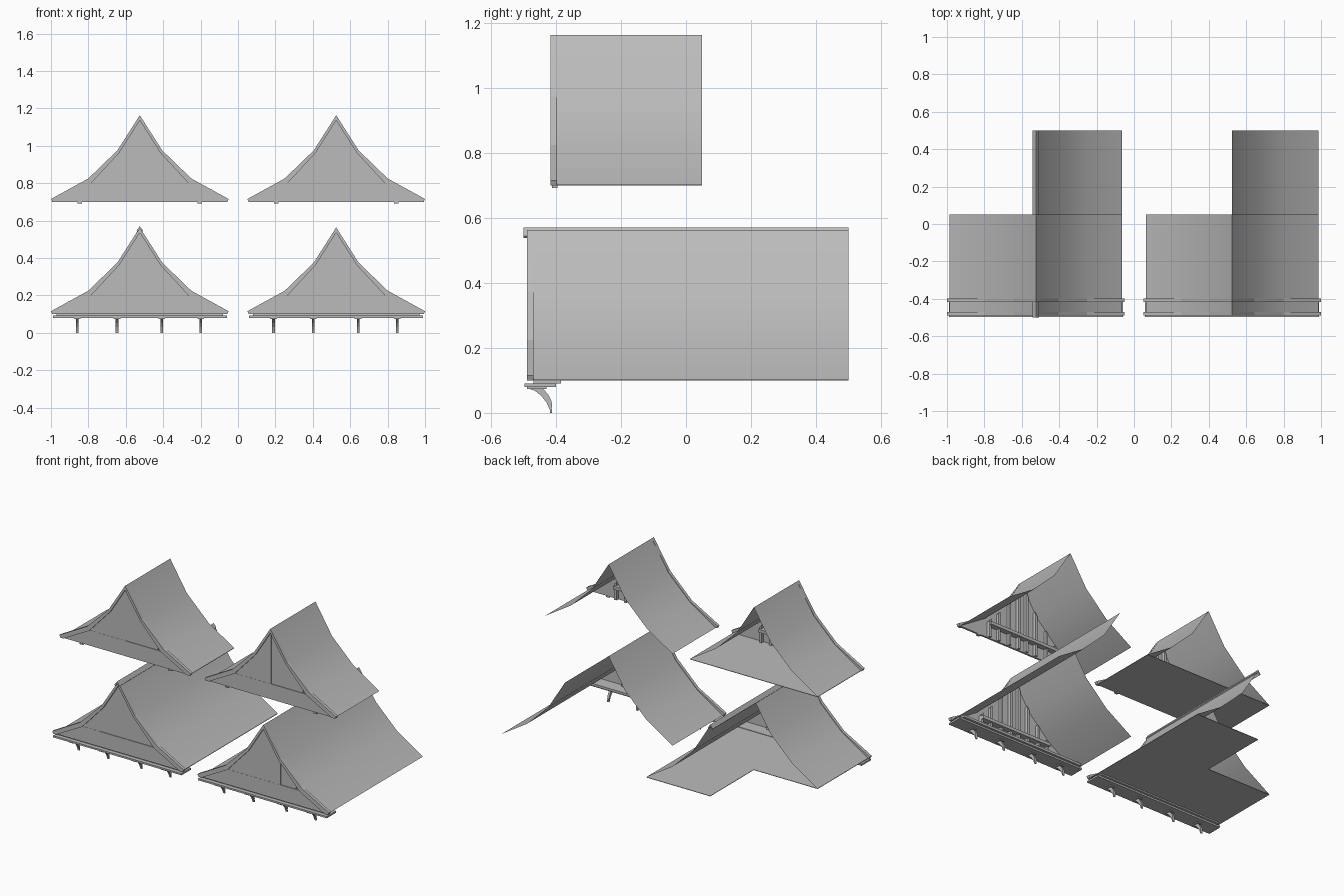
import bpy, bmesh

if "Cube" in bpy.data.objects:
    bpy.data.objects.remove(bpy.data.objects["Cube"], do_unlink=True)

grey = bpy.data.materials.new("plain_grey")
grey.use_nodes = True
grey.diffuse_color = (0.5, 0.5, 0.5, 1)
grey.node_tree.nodes["Principled BSDF"].inputs["Base Color"].default_value = (0.5, 0.5, 0.5, 1)

# Right half of the flared gable, from ridge to eave, as (x, z) above the eave line
OUTER = [(0, 0.463), (0.12, 0.275), (0.275, 0.125), (0.475, 0.015), (0.468, 0)]
INNER = [(0, 0.435), (0.11, 0.262), (0.26, 0.1), (0.445, 0)]
ROOF = [(0, 0.463), (0.12, 0.27), (0.275, 0.12), (0.462, 0.002)]
BACK = 0.05
RAIL = 0.1


def finish(name, bm, smooth=False):
    mesh = bpy.data.meshes.new(name)
    bmesh.ops.recalc_face_normals(bm, faces=bm.faces)
    for face in bm.faces:
        face.smooth = smooth
    bm.to_mesh(mesh)
    bm.free()
    mesh.materials.append(grey)
    obj = bpy.data.objects.new(name, mesh)
    bpy.context.collection.objects.link(obj)
    return obj


def extrude(name, points, move):
    """Solid from a closed outline of 3D points pushed along a vector."""
    bm = bmesh.new()
    face = bm.faces.new([bm.verts.new(p) for p in points])
    out = bmesh.ops.extrude_face_region(bm, geom=[face])
    verts = [g for g in out["geom"] if isinstance(g, bmesh.types.BMVert)]
    bmesh.ops.translate(bm, verts=verts, vec=move)
    return finish(name, bm)


def prism(name, cx, z0, outline, y0, y1):
    return extrude(name, [(cx + x, y0, z0 + z) for x, z in outline], (0, y1 - y0, 0))


def box(name, x0, x1, y0, y1, z0, z1):
    return prism(name, 0, 0, [(x0, z0), (x1, z0), (x1, z1), (x0, z1)], y0, y1)


def height(x):
    """Underside height of the gable trim at x."""
    x = abs(x)
    for (xa, za), (xb, zb) in zip(INNER, INNER[1:]):
        if x <= xb:
            return za + (zb - za) * (x - xa) / (xb - xa)
    return 0


def slope(name, cx, z0, side, y0, y1):
    bm = bmesh.new()
    rows = [[bm.verts.new((cx + side * x, y, z0 + z)) for y in (y0, y1)] for x, z in ROOF]
    for a, b in zip(rows, rows[1:]):
        bm.faces.new((a[0], a[1], b[1], b[0]))
    return finish(name, bm, smooth=True)


def gable(tag, cx, z0, front, seams):
    """Trim boards, stepped front panels and the framing behind them."""
    for side, word in ((-1, "right"), (1, "left")):
        outline = [(side * x, z) for x, z in OUTER + INNER[::-1]]
        prism(f"{tag}_{word}_trim_board", cx, z0, outline, front, front + 0.02)
    panel = [(-0.445, 0), (0.445, 0), (0.26, RAIL), (-0.26, RAIL)]
    prism(f"{tag}_lower_panel", cx, z0, panel, front + 0.008, front + 0.02)
    limits = [-0.259] + seams + [0.259]
    for i, (a, b) in enumerate(zip(limits, limits[1:])):
        knots = [x for x in (0.11, 0, -0.11) if a < x < b]
        outline = [(a, RAIL), (b, RAIL)] + [(x, height(x)) for x in [b] + knots + [a]]
        prism(f"{tag}_plank_{i}", cx, z0, outline,
              front + 0.009 + 0.003 * i, front + 0.02)
    # Cross beam and studs on the back
    box(f"{tag}_cross_beam", cx - 0.255, cx + 0.255, front + 0.02, front + 0.055,
        z0 + 0.075, z0 + 0.095)
    for side in (-1, 1):
        for x in (0.03, 0.1, 0.18, 0.25):
            c = side * x
            prism(f"{tag}_stud", cx, z0,
                  [(c - 0.008, 0), (c + 0.008, 0), (c + 0.008, height(c + 0.008)),
                   (c - 0.008, height(c - 0.008))], front + 0.02, front + 0.04)


def roof(tag, cx, z0, front, long_back, seams, floored):
    gable(tag, cx, z0, front, seams)
    slope(f"{tag}_right_slope", cx, z0, -1, front + 0.015, BACK)
    slope(f"{tag}_left_slope", cx, z0, 1, front + 0.015, long_back)
    if floored:
        f = front + 0.015
        outline = [(-0.462, f), (0.462, f), (0.462, long_back)]
        if long_back > BACK:
            outline += [(0, long_back), (0, BACK)]
        outline.append((-0.462, BACK))
        extrude(f"{tag}_floor", [(cx + x, y, z0) for x, y in outline], (0, 0, 0.003))


def bracket(tag, x):
    """Curved claw hanging below the sill."""
    box(f"{tag}_bracket_head", x - 0.018, x + 0.018, -0.49, -0.43, 0.074, 0.08)
    claw = [(-0.488, 0.076), (-0.465, 0.068), (-0.445, 0.052), (-0.428, 0.03),
            (-0.417, 0.004), (-0.412, 0.02), (-0.414, 0.036), (-0.424, 0.056),
            (-0.436, 0.07), (-0.444, 0.076)]
    extrude(f"{tag}_bracket", [(x - 0.007, y, z) for y, z in claw], (0.014, 0, 0))
    box(f"{tag}_bracket_tip", x - 0.007, x + 0.007, -0.418, -0.412, 0, 0.012)


for cx, word, low_seams in ((-0.525, "right", [-0.13, 0.23]), (0.525, "left", [0.12, 0.23])):
    floored = cx < 0
    # Short upper roof
    upper = f"{word}_upper"
    roof(upper, cx, 0.70, -0.417, BACK, [0, 0.23], floored)
    for side in (-1, 1):
        box(f"{upper}_peg", cx + side * 0.32 - 0.012, cx + side * 0.32 + 0.012,
            -0.412, -0.396, 0.692, 0.702)

    # Long lower roof with sill and brackets
    lower = f"{word}_lower"
    roof(lower, cx, 0.10, -0.49, 0.5, low_seams, floored)
    box(f"{lower}_sill", cx - 0.465, cx + 0.465, -0.497, -0.4, 0.08, 0.091)
    box(f"{lower}_sill_top", cx - 0.445, cx + 0.445, -0.47, -0.385, 0.091, 0.106)
    for dx in (-0.335, -0.122, 0.117, 0.326):
        bracket(lower, cx + dx)

# Ridge cap along one lower roof
cap = [(0, 0.47), (0.018, 0.445), (0.012, 0.438), (0, 0.456), (-0.012, 0.438), (-0.018, 0.445)]
prism("ridge_cap", -0.525, 0.10, cap, -0.5, 0.5)
